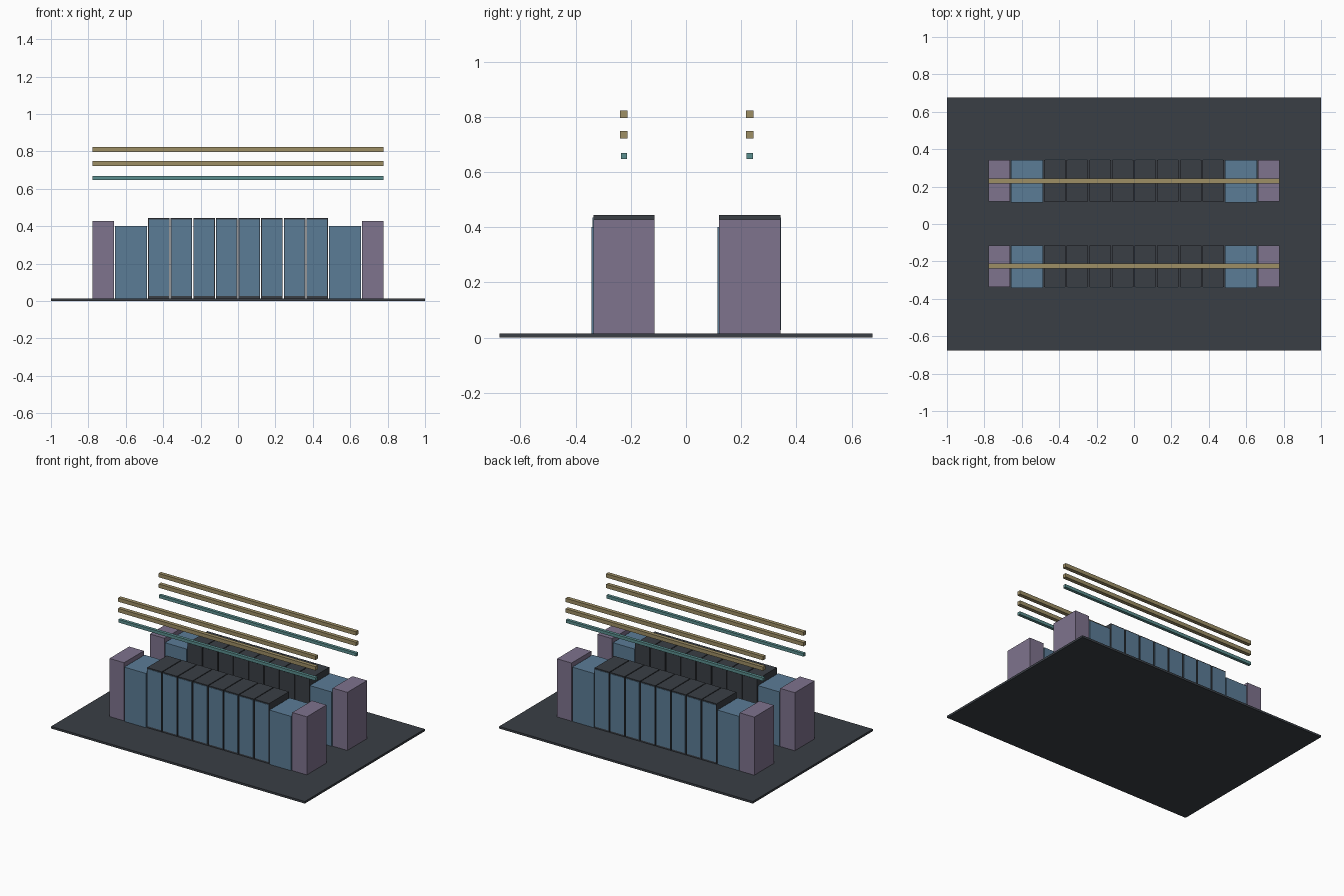
import bpy

cube = bpy.data.objects.get("Cube")
if cube:
    bpy.data.objects.remove(cube, do_unlink=True)


def material(name, rgb):
    linear = [(c / 255 / 12.92) if c < 11 else ((c / 255 + 0.055) / 1.055) ** 2.4 for c in rgb]
    mat = bpy.data.materials.new(name)
    mat.use_nodes = True
    mat.diffuse_color = (*linear, 1)
    mat.node_tree.nodes["Principled BSDF"].inputs["Base Color"].default_value = (*linear, 1)
    return mat


charcoal = material("charcoal", (58, 63, 69))
blue = material("steel_blue", (91, 124, 150))
purple = material("dusty_purple", (126, 115, 141))
brass = material("brass", (157, 142, 101))
teal = material("teal", (91, 143, 143))


def box(name, low, high, mat):
    """Axis-aligned block between two corners."""
    mid = [(a + b) / 2 for a, b in zip(low, high)]
    bpy.ops.mesh.primitive_cube_add(size=1, location=mid)
    obj = bpy.context.object
    obj.name = name
    for v in obj.data.vertices:
        v.co = [c * (b - a) for c, a, b in zip(v.co, low, high)]
    obj.data.materials.append(mat)
    return obj


FLOOR = 0.015
DEPTH = 0.111      # half depth of a cabinet
RACKS = 8
PITCH = 0.121
RACK_W = 0.115

# floor slab
box("floor_slab", (-1, -0.676, 0), (1, 0.676, FLOOR), charcoal)

# two rows of cabinets, doors facing outward
for row, yc, out in (("front", -0.225, -1), ("back", 0.231, 1)):
    near, far = yc - DEPTH, yc + DEPTH

    # racks with a door plate each
    for i in range(RACKS):
        x = (i - (RACKS - 1) / 2) * PITCH
        half = RACK_W / 2
        box(f"{row}_rack_{i + 1}", (x - half, near, FLOOR), (x + half, far, 0.444), charcoal)
        face = yc + out * DEPTH
        ys = sorted((face - out * 0.004, face + out * 0.003))
        box(f"{row}_rack_door_{i + 1}", (x - half + 0.004, ys[0], 0.028),
            (x + half - 0.004, ys[1], 0.436), blue)

    # cooling units and end cabinets at both ends
    for side, s in (("left", 1), ("right", -1)):
        xs = sorted((s * 0.487, s * 0.657))
        box(f"{row}_cooler_{side}", (xs[0], near - 0.006, FLOOR), (xs[1], far, 0.402), blue)
        xs = sorted((s * 0.663, s * 0.778))
        box(f"{row}_end_cabinet_{side}", (xs[0], near, FLOOR), (xs[1], far, 0.429), purple)

    # overhead rails
    for name, z, half, mat in (("lower_pipe", 0.658, 0.011, teal),
                               ("middle_rail", 0.735, 0.0135, brass),
                               ("upper_rail", 0.81, 0.0135, brass)):
        box(f"{row}_{name}", (-0.778, yc - half, z - half), (0.778, yc + half, z + half), mat)
